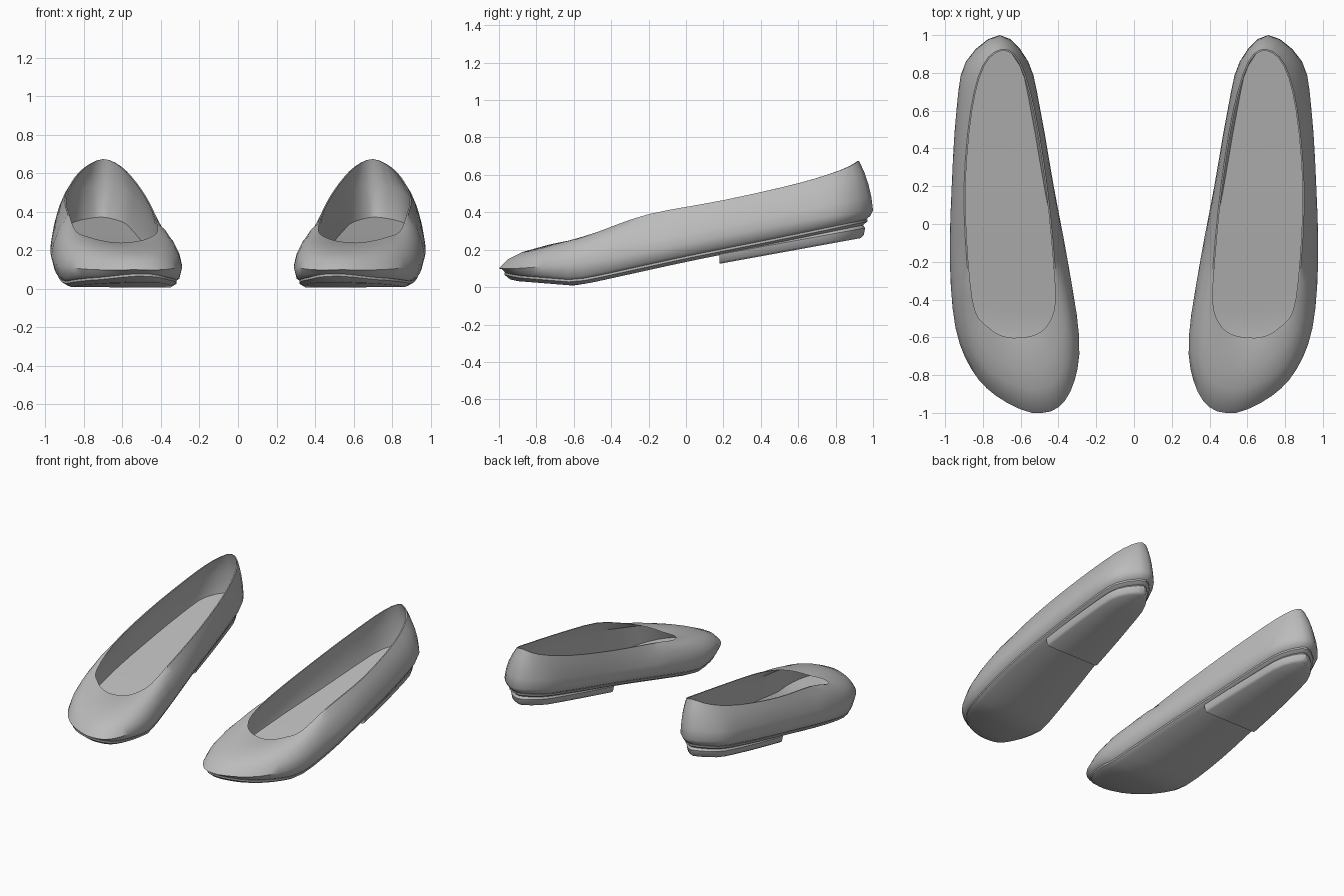
import bpy, bmesh
from mathutils import Vector

if "Cube" in bpy.data.objects:
    bpy.data.objects.remove(bpy.data.objects["Cube"])

mat = bpy.data.materials.new("grey leather")
mat.diffuse_color = (0.5, 0.5, 0.5, 1)
mat.use_nodes = True
mat.node_tree.nodes["Principled BSDF"].inputs["Base Color"].default_value = mat.diffuse_color

# Widest line of the shoe: toe, outer side, heel, inner side
WIDE = [(.54, -1, .10), (.73, -.91, .10), (.86, -.77, .11), (.945, -.55, .13),
        (.975, -.2, .19), (.965, .2, .27), (.94, .6, .35), (.89, .86, .39),
        (.71, 1, .41), (.56, .86, .39), (.495, .6, .34), (.425, .2, .26),
        (.35, -.2, .18), (.29, -.6, .12), (.315, -.83, .11), (.40, -.97, .10)]
# Rim of the foot opening, in the same order
RIM = [(.61, -.61, .24), (.70, -.60, .25), (.78, -.55, .27), (.85, -.46, .30),
       (.885, -.2, .39), (.90, .2, .465), (.865, .6, .555), (.80, .84, .63),
       (.70, .925, .675), (.605, .86, .635), (.525, .6, .55), (.46, .2, .45),
       (.42, -.2, .36), (.41, -.42, .30), (.445, -.53, .27), (.51, -.59, .25)]
# Height of the underside along the shoe
UNDER = [(-1.1, .07), (-1, .055), (-.9, .032), (-.6, .008), (-.5, .025),
         (0, .135), (.5, .235), (1.1, .36)]
SUB = 3


def under(y):
    for (a, za), (b, zb) in zip(UNDER, UNDER[1:]):
        if y <= b:
            return za + (zb - za) * (y - a) / (b - a)
    return UNDER[-1][1]


def smooth_loop(points):
    """Closed Catmull-Rom curve through the points."""
    p = [Vector(q) for q in points]
    n, out = len(p), []
    for i in range(n):
        a, b, c, d = p[i - 1], p[i], p[(i + 1) % n], p[(i + 2) % n]
        for k in range(SUB):
            t = k / SUB
            v = 0.5 * (2 * b + (c - a) * t + (2 * a - 5 * b + 4 * c - d) * t * t
                       + (3 * b - a - 3 * c + d) * t ** 3)
            v.y = max(-1, min(1, v.y))
            out.append(v)
    return out


def inset(loop, d, drop=0):
    n, out = len(loop), []
    for i, v in enumerate(loop):
        t = loop[(i + 1) % n] - loop[i - 1]
        out.append(v + Vector((-t.y, t.x, 0)).normalized() * d - Vector((0, 0, drop)))
    return out


def on_sole(loop, lift):
    return [Vector((v.x, v.y, under(v.y) + lift)) for v in loop]


def loft(name, rings, side, shift):
    """Skin the rings; close both ends with strips across the shoe."""
    bm = bmesh.new()
    n = len(rings[0])
    vs = [[bm.verts.new((v.x * side, v.y, v.z)) for v in r] for r in rings]
    for a, b in zip(vs, vs[1:]):
        for i in range(n):
            j = (i + 1) % n
            bm.faces.new((a[i], a[j], b[j], b[i]))
    for r in (vs[0], vs[-1]):
        for i in range(n // 2):
            quad = []
            for k in (i, i + 1, (shift - i - 1) % n, (shift - i) % n):
                if r[k] not in quad:
                    quad.append(r[k])
            if len(quad) > 2:
                bm.faces.new(quad)
    bmesh.ops.recalc_face_normals(bm, faces=bm.faces)
    me = bpy.data.meshes.new(name)
    bm.to_mesh(me)
    bm.free()
    me.materials.append(mat)
    ob = bpy.data.objects.new(name, me)
    bpy.context.collection.objects.link(ob)
    bpy.ops.object.select_all(action='DESELECT')
    ob.select_set(True)
    bpy.context.view_layer.objects.active = ob
    bpy.ops.object.shade_smooth_by_angle(angle=0.75)


wide, rim = smooth_loop(WIDE), smooth_loop(RIM)
N = len(wide)


def wall(s):
    """Loop on the curved wall between widest line and rim."""
    out = []
    for w, r in zip(wide, rim):
        c = w.lerp(r, .15)
        c.z = w.z + (r.z - w.z) * .75
        if w.y > -.3:
            c.z = w.z + (r.z - w.z) * .55
        out.append(w * (1 - s) ** 2 + c * 2 * s * (1 - s) + r * s * s)
    return out


# Upper with inner wall and insole
upper = [on_sole(inset(wide, .05), .02), on_sole(inset(wide, .015), .045), wide,
         wall(.25), wall(.5), wall(.75), rim,
         inset(rim, .008), inset(wall(.5), .012, .012), on_sole(inset(wide, .05), .045)]

# Thin outsole with a small lip
outsole = [on_sole(inset(wide, .03), .03), on_sole(inset(wide, .03), .018),
           on_sole(inset(wide, .06), 0)]


# Low heel block: rear part of the outline
def heel_ring(d, height):
    ring = inset(wide, d)[5 * SUB:11 * SUB + 1]
    for i in (0, -1):
        ring[i].y = .18
    return [Vector((v.x, v.y, height(v.y))) for v in ring]


def heel_floor(y):
    return .125 + (y - .18) * .182


heel = [heel_ring(.06, lambda y: under(y) + .012),
        heel_ring(.042, lambda y: heel_floor(y) + .05),
        heel_ring(.05, lambda y: heel_floor(y) + .012),
        heel_ring(.065, heel_floor)]

for side, label in ((1, "right"), (-1, "left")):
    loft(label + "_upper", upper, side, N)
    loft(label + "_outsole", outsole, side, N)
    loft(label + "_heel", heel, side, len(heel[0]) - 1)
